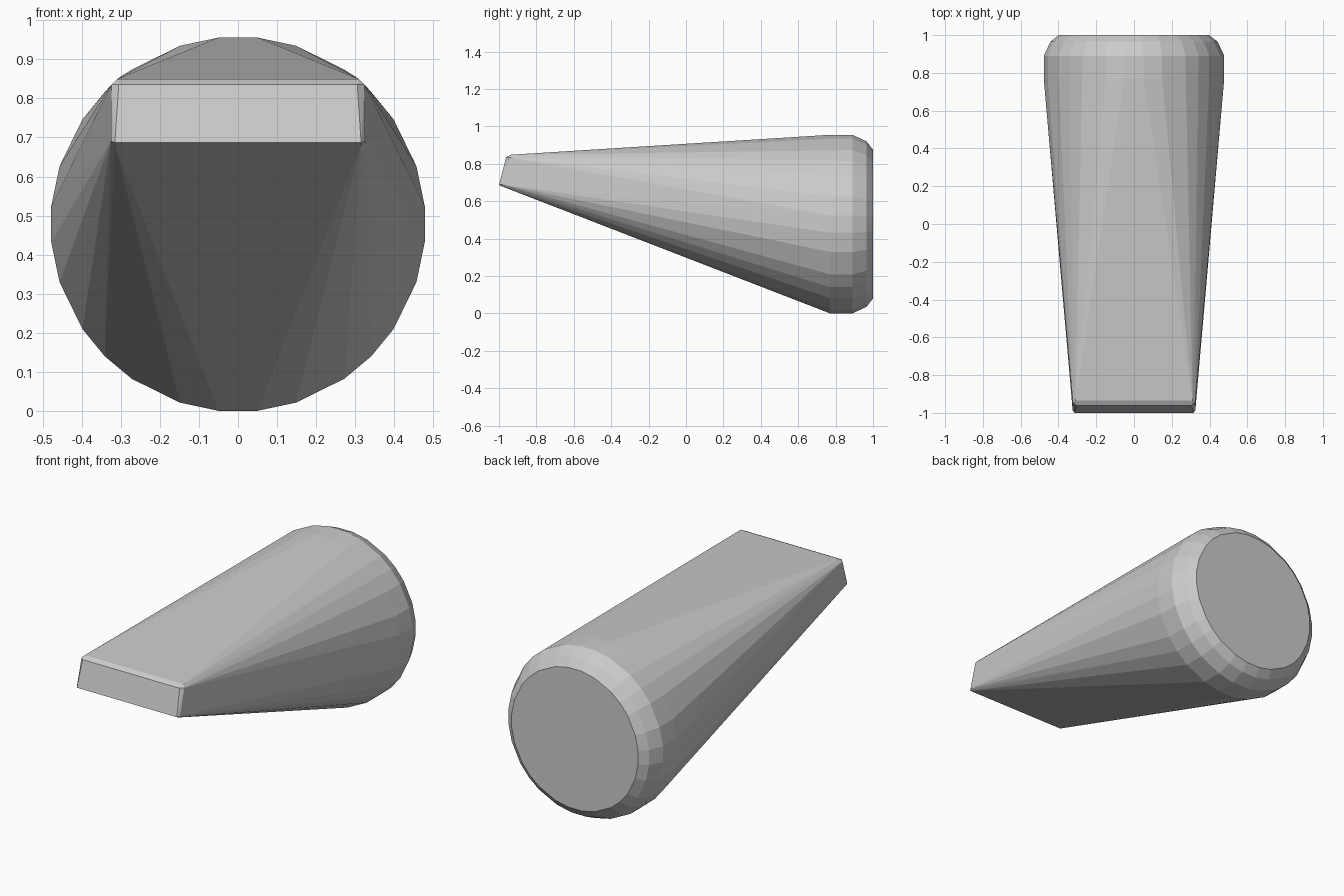
import bpy, bmesh
from math import sin, cos, radians

if "Cube" in bpy.data.objects:
    bpy.data.objects.remove(bpy.data.objects["Cube"])

bm = bmesh.new()

# Round rear end: rings of (y, radius), forming a rounded rim
quadrant = [6, 18, 34.5, 45.3, 56, 72, 84.5]
angles = [a + 90 * q if q % 2 == 0 else 90 * q + (90 - b)
          for q in range(4) for a, b in zip(quadrant, reversed(quadrant))]
CENTRE_Z = 0.478
for y, r in [(0.77, 0.48), (0.89, 0.48), (0.965, 0.445), (1.0, 0.40)]:
    for a in angles:
        t = radians(a)
        bm.verts.new((r * sin(t), y, CENTRE_Z - r * cos(t)))

# Thin rectangular tip with small bevels, mirrored across x
tip = [(0.315, -1.0, 0.687), (0.325, -0.985, 0.69), (0.315, -0.985, 0.68),
       (0.305, -0.962, 0.835), (0.324, -0.945, 0.835), (0.31, -0.935, 0.849)]
for x, y, z in tip:
    for side in (-1, 1):
        bm.verts.new((side * x, y, z))

# Skin both ends into one tapered body
hull = bmesh.ops.convex_hull(bm, input=bm.verts[:])
inside = {g for g in hull["geom_interior"] + hull["geom_unused"]
          if isinstance(g, bmesh.types.BMVert)}
bmesh.ops.delete(bm, geom=list(inside), context='VERTS')
bmesh.ops.dissolve_limit(bm, angle_limit=radians(0.5),
                         verts=bm.verts[:], edges=bm.edges[:])
bmesh.ops.recalc_face_normals(bm, faces=bm.faces[:])

mesh = bpy.data.meshes.new("tapered_body")
bm.to_mesh(mesh)
bm.free()
body = bpy.data.objects.new("tapered_body", mesh)
bpy.context.collection.objects.link(body)
